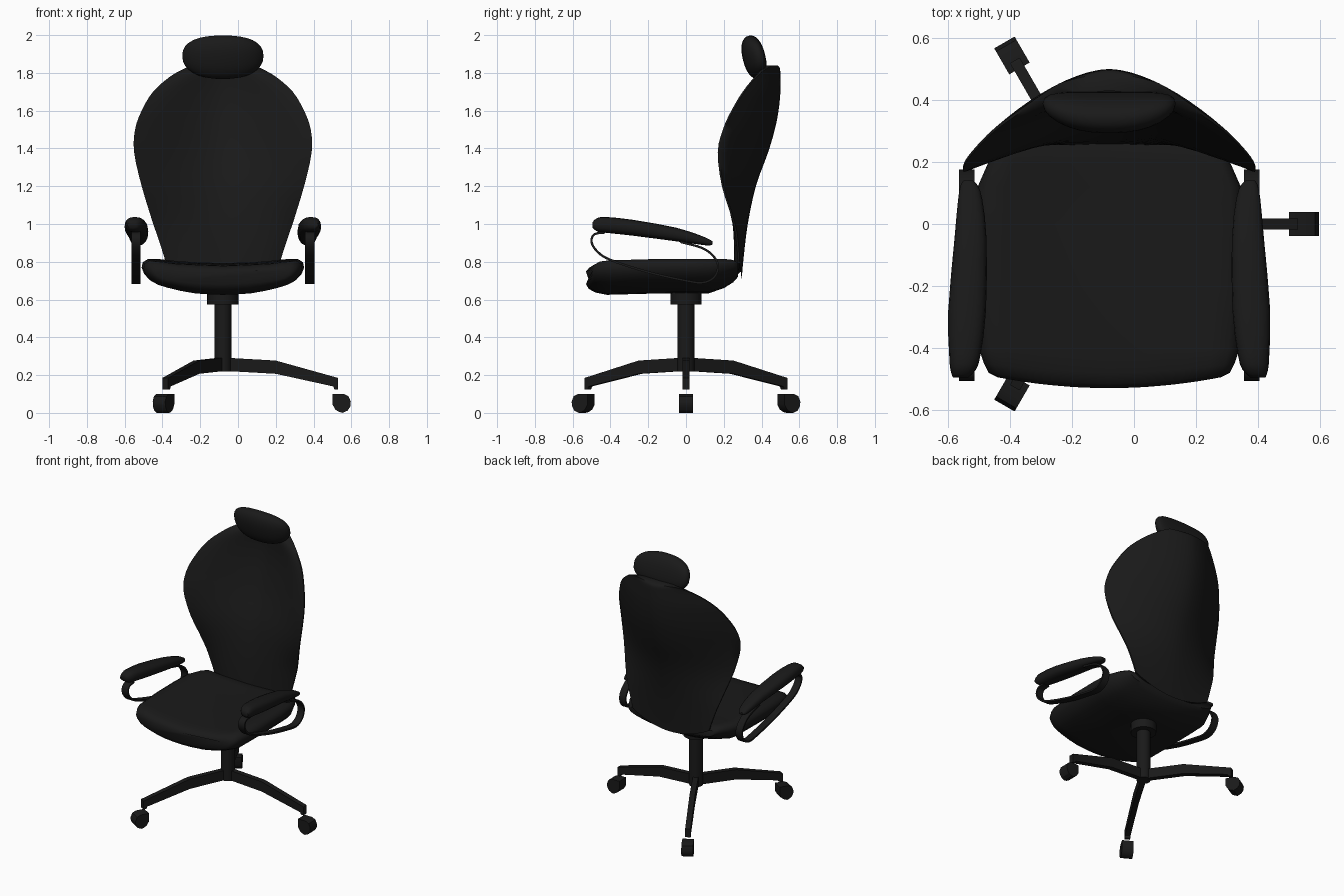
import bpy, bmesh, math
from mathutils import Vector, Matrix

if "Cube" in bpy.data.objects:
    bpy.data.objects.remove(bpy.data.objects["Cube"])

CX = -0.08  # chair axis
black = bpy.data.materials.new("black")
black.diffuse_color = (0.01, 0.01, 0.01, 1)
black.use_nodes = True
black.node_tree.nodes["Principled BSDF"].inputs["Base Color"].default_value = black.diffuse_color


def finish(name, bm, angle=40):
    bmesh.ops.recalc_face_normals(bm, faces=bm.faces)
    me = bpy.data.meshes.new(name)
    bm.to_mesh(me)
    bm.free()
    ob = bpy.data.objects.new(name, me)
    bpy.context.collection.objects.link(ob)
    me.materials.append(black)
    bpy.ops.object.select_all(action='DESELECT')
    ob.select_set(True)
    bpy.context.view_layer.objects.active = ob
    bpy.ops.object.shade_smooth_by_angle(angle=math.radians(angle))
    return ob


def loft(name, rings, angle=40):
    """Skin closed rings of equal length and cap both ends."""
    bm = bmesh.new()
    vs = [[bm.verts.new(p) for p in r] for r in rings]
    n = len(rings[0])
    for a, b in zip(vs, vs[1:]):
        for i in range(n):
            bm.faces.new((a[i], a[(i + 1) % n], b[(i + 1) % n], b[i]))
    bm.faces.new(vs[0])
    bm.faces.new(vs[-1])
    return finish(name, bm, angle)


def cylinder(name, r, z0, z1, n=24):
    rings = [[(CX + r * math.cos(2 * math.pi * i / n), r * math.sin(2 * math.pi * i / n), z)
              for i in range(n)] for z in (z0, z1)]
    return loft(name, rings)


def extrude(name, profile, half, angle):
    """Side profile (radius, z) given thickness, turned around the chair axis."""
    rot = Matrix.Translation((CX, 0, 0)) @ Matrix.Rotation(angle, 4, 'Z')
    return loft(name, [[rot @ Vector((r, s, z)) for r, z in profile] for s in (-half, half)], 30)


def smooth_path(pts, steps):
    """Catmull-Rom interpolation through tuples."""
    pts = [Vector(p) for p in pts]
    out = []
    for i in range(len(pts) - 1):
        p0, p1, p2, p3 = pts[max(i - 1, 0)], pts[i], pts[i + 1], pts[min(i + 2, len(pts) - 1)]
        for k in range(steps):
            t = k / steps
            out.append(0.5 * (2 * p1 + (p2 - p0) * t + (2 * p0 - 5 * p1 + 4 * p2 - p3) * t * t
                              + (3 * p1 - p0 - 3 * p2 + p3) * t ** 3))
    return out + [pts[-1]]


# Three-legged base with casters
leg = [(0, 0.29), (0.05, 0.29), (0.28, 0.277), (0.61, 0.185), (0.61, 0.125), (0.59, 0.125),
       (0.585, 0.14), (0.28, 0.207), (0.05, 0.22), (0, 0.22)]
wheel = [(0.58, 0.1), (0.64, 0.1), (0.665, 0.088), (0.677, 0.06), (0.675, 0.035), (0.66, 0.012),
         (0.635, 0), (0.615, 0.005), (0.595, 0.018), (0.58, 0.045)]
for i in range(3):
    a = i * 2 * math.pi / 3
    extrude(f"base_leg_{i + 1}", leg, 0.018, a)
    extrude(f"caster_{i + 1}", wheel, 0.038, a)

# Column and seat mount
cylinder("column", 0.045, 0.22, 0.6)
cylinder("seat_mount", 0.083, 0.575, 0.66)

# Seat: dished cross-section lofted front to back
half = smooth_path([(0, 0), (.35, .04), (.7, .2), (.9, .38), (1, .72), (.92, .96), (.6, .88), (0, .82)], 2)
prof = [(t, s) for t, s in half] + [(-t, s) for t, s in half[-2:0:-1]]
# y, half width, height factor, z shift, front bulge
sections = [(-.53, .36, .42, -.005, .035), (-.515, .39, .7, -.005, .035), (-.48, .405, .9, -.005, .03),
            (-.42, .42, 1, -.008, .015), (-.2, .43, 1, -.002, 0), (0, .43, 1, 0, 0), (.12, .425, 1, 0, 0),
            (.2, .39, .85, .013, 0), (.25, .36, .65, .025, 0), (.275, .34, .4, .03, 0)]
loft("seat", [[(CX + w * t, y + b * t * t, 0.728 + (s - .5) * .19 * k + dz) for t, s in prof]
              for y, w, k, dz, b in sections], 50)

# Backrest: winged shell; z, half width, rear y at centre, tip y, thickness
rows = smooth_path([(.71, .30, .295, .275), (.82, .325, .305, .27), (1.0, .37, .327, .25),
                    (1.2, .43, .37, .19), (1.38, .47, .435, .168), (1.5, .465, .47, .195),
                    (1.6, .43, .49, .24), (1.7, .37, .50, .30), (1.78, .28, .50, .365),
                    (1.825, .2, .497, .42), (1.84, .16, .485, .445)], 3)
N = 20
rings = []
for z, w, back, tip in rows:
    thick = 0.03 + 0.035 * min(1, max(0, (z - 0.72) / 0.8))
    if z > 1.82:
        thick *= 0.7
    lift = 0.08 * max(0, 1 - (z - 0.71) / 0.3)
    ts = [-1 + 2 * i / N for i in range(N + 1)]

    def point(t, d):
        y = back - (back - tip - 0.01) * abs(t) ** 1.7 - d * (thick * (1 - t ** 4) + 0.01)
        return (CX + w * t, y, z + lift * t * t)
    rings.append([point(t, 0) for t in ts] + [point(t, 1) for t in reversed(ts)])
loft("backrest", rings, 50)

# Headrest: tilted rounded cushion
bm = bmesh.new()
bmesh.ops.create_uvsphere(bm, u_segments=28, v_segments=16, radius=1)
for v in bm.verts:
    x, y, z = v.co
    f = lambda c, p: math.copysign(abs(c) ** p, c)
    v.co = (f(x, .85) * .215, f(y, .9) * .06 + .03 * x * x, f(z, .85) * .117)
bm.transform(Matrix.Translation((CX, .36, 1.883)) @ Matrix.Rotation(math.radians(14), 4, 'X'))
finish("headrest", bm)

# Armrest pads and looping straps
# y, inner offset, outer offset, z bottom, z top
pad = smooth_path([(-.495, .455, .505, .98, 1.01), (-.47, .43, .513, .96, 1.032),
                   (-.42, .415, .517, .953, 1.037), (-.28, .398, .52, .938, 1.022),
                   (-.05, .396, .50, .908, .98), (.08, .41, .488, .89, .938),
                   (.125, .425, .48, .886, .918), (.14, .44, .47, .893, .908)], 2)
strap = smooth_path([(-.43, .955), (-.485, .945), (-.5, .905), (-.47, .855), (-.4, .81), (-.2, .745),
                     (0, .70), (.09, .69), (.15, .72), (.17, .78), (.14, .835), (.08, .875), (-.03, .905)], 5)
for side, sx in (("left", -1), ("right", 1)):
    rings = []
    for y, a, b, z0, z1 in pad:
        ring = []
        for i in range(16):
            th = 2 * math.pi * i / 16
            c, s = math.cos(th), math.sin(th)
            c = math.copysign(abs(c) ** .8, c)
            s = math.copysign(abs(s) ** .8, s)
            ring.append((CX + sx * ((a + b) / 2 + c * (b - a) / 2), y, (z0 + z1) / 2 + s * (z1 - z0) / 2))
        rings.append(ring)
    loft(f"{side}_arm_pad", rings, 50)
    rings = []
    for i, p in enumerate(strap):
        d = (strap[min(i + 1, len(strap) - 1)] - strap[max(i - 1, 0)]).normalized()
        n = Vector((-d.y, d.x)) * 0.006
        rings.append([(CX + sx * o, p.x + k * n.x, p.y + k * n.y)
                      for o, k in ((.435, -1), (.485, -1), (.485, 1), (.435, 1))])
    loft(f"{side}_arm_strap", rings, 40)
